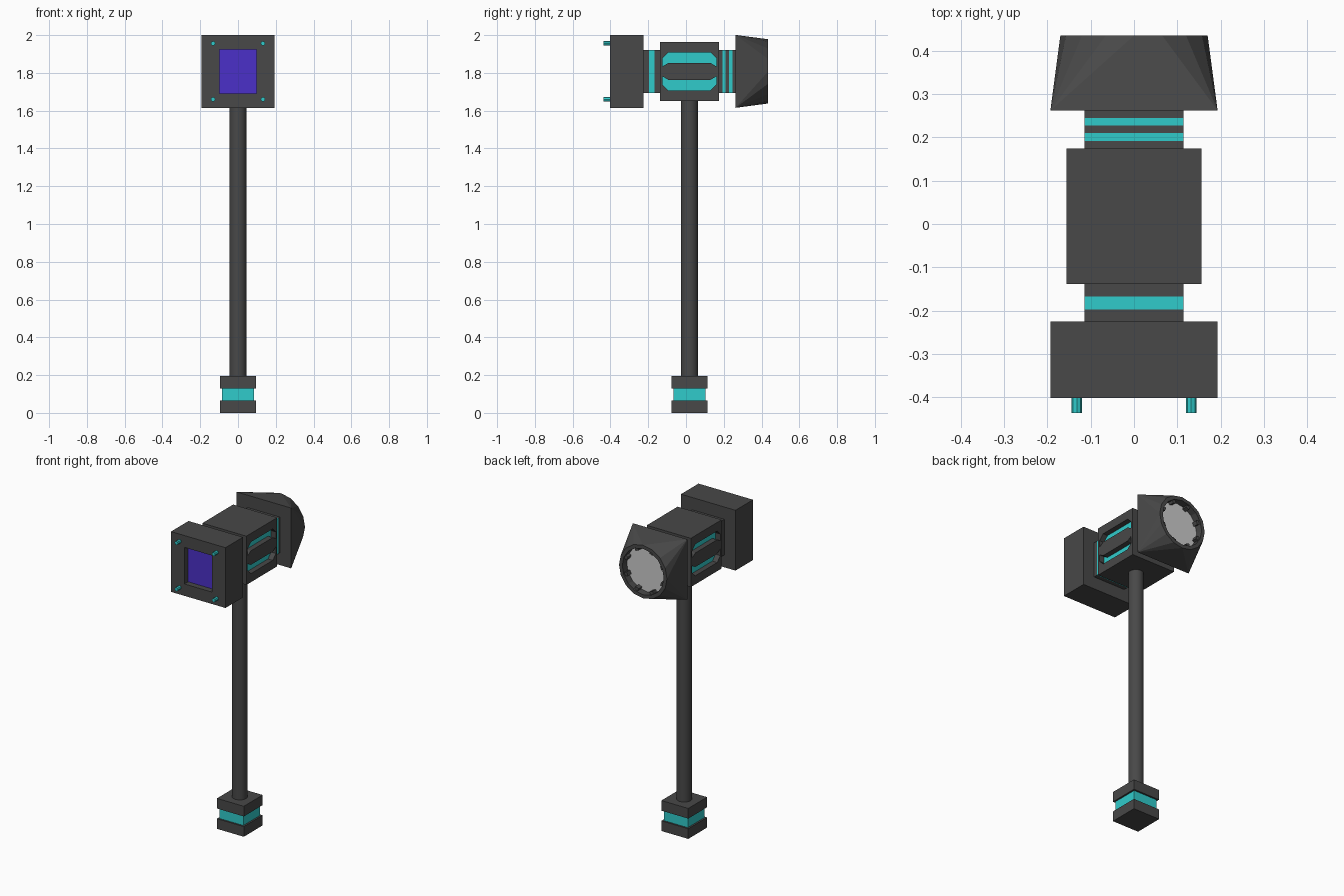
import bpy, bmesh
from math import sin, cos, pi
from mathutils import Matrix, Vector

if "Cube" in bpy.data.objects:
    bpy.data.objects.remove(bpy.data.objects["Cube"])

YC, ZC = 0.018, 1.808          # axis of the shaft, centre height of the head


def material(name, rgb):
    m = bpy.data.materials.new(name)
    m.diffuse_color = (*rgb, 1)
    m.use_nodes = True
    m.node_tree.nodes["Principled BSDF"].inputs["Base Color"].default_value = m.diffuse_color
    return m


DARK = material("dark_metal", (0.065, 0.065, 0.065))
TEAL = material("teal_glow", (0.03, 0.6, 0.6))
PURPLE = material("purple_panel", (0.07, 0.03, 0.58))


def finish(name, bm, mat):
    bmesh.ops.recalc_face_normals(bm, faces=bm.faces)
    me = bpy.data.meshes.new(name)
    bm.to_mesh(me)
    bm.free()
    ob = bpy.data.objects.new(name, me)
    bpy.context.collection.objects.link(ob)
    if mat:
        me.materials.append(mat)
    return ob


def box(name, x, y, z, mat):
    """Box from (min, max) ranges."""
    bm = bmesh.new()
    size = [r[1] - r[0] for r in (x, y, z)]
    mid = [(r[1] + r[0]) / 2 for r in (x, y, z)]
    bmesh.ops.create_cube(bm, size=1, matrix=Matrix.Translation(mid) @ Matrix.Diagonal((*size, 1)))
    return finish(name, bm, mat)


def prism(name, profile, x0, x1, mat):
    """Extrude a (y, z) profile along x."""
    bm = bmesh.new()
    f = bm.faces.new([bm.verts.new((x0, y, z)) for y, z in profile])
    ext = bmesh.ops.extrude_face_region(bm, geom=[f])["geom"]
    bmesh.ops.translate(bm, vec=(x1 - x0, 0, 0), verts=[v for v in ext if isinstance(v, bmesh.types.BMVert)])
    return finish(name, bm, mat)


def cylinder(name, r, depth, centre, axis, sides, mat):
    bm = bmesh.new()
    rot = Matrix.Rotation(pi / 2, 4, "X") if axis == "Y" else Matrix()
    bmesh.ops.create_cone(bm, cap_ends=True, segments=sides, radius1=r, radius2=r, depth=depth,
                          matrix=Matrix.Translation(centre) @ rot)
    return finish(name, bm, mat)


def cut(ob, cutter):
    cutter.hide_render = True
    mod = ob.modifiers.new("cut", "BOOLEAN")
    mod.operation, mod.solver, mod.object = "DIFFERENCE", "EXACT", cutter
    bpy.context.view_layer.objects.active = ob
    bpy.ops.object.modifier_apply(modifier=mod.name)
    bpy.data.objects.remove(cutter)


def square(name, half, y, mat):
    """Square section of the head between two y positions."""
    return box(name, (-half, half), y, (ZC - half, ZC + half), mat)


# Pommel: two dark slabs around a teal core
for name, half, z, mat in (("pommel_bottom", 0.095, (0, 0.065), DARK),
                           ("pommel_core", 0.084, (0.065, 0.13), TEAL),
                           ("pommel_top", 0.095, (0.13, 0.195), DARK)):
    box(name, (-half, half), (YC - half, YC + half), z, mat)

# Shaft
shaft = cylinder("shaft", 0.045, 1.5, (0, YC, 0.93), "Z", 32, DARK)
bpy.context.view_layer.objects.active = shaft
shaft.select_set(True)
bpy.ops.object.shade_smooth_by_angle()
shaft.select_set(False)

# Central block with octagonal-ended slots and teal inlays on both sides
block = square("centre_block", 0.156, (YC - 0.156, YC + 0.156), DARK)
half_slot = [(0.143, 0.026), (0.143, 0.069), (0.111, 0.101)]
for side in (-1, 1):
    for up in (-1, 1):
        right = half_slot
        left = [(-y, z) for y, z in reversed(half_slot)]
        pts = [(YC + y, ZC + up * z) for y, z in right + left + [(-0.111, 0.045), (0.111, 0.045)]]
        cut(block, prism("slot_cutter", pts, side * 0.12, side * 0.2, None))
        prism("slot_inlay", pts, side * 0.11, side * 0.122, TEAL)

# Necks: stacked dark and teal bands
necks = [-0.225, -0.197, -0.167, -0.138], [0.174, 0.192, 0.21, 0.227, 0.245, 0.262]
for stops in necks:
    for i, span in enumerate(zip(stops, stops[1:])):
        square("neck_band" if i % 2 else "neck", 0.114, span, TEAL if i % 2 else DARK)

# Front striking block with a recessed purple panel
front = square("front_block", 0.193, (-0.402, -0.225), DARK)
cut(front, box("panel_cutter", (-0.098, 0.098), (-0.5, -0.36), (ZC - 0.117, ZC + 0.117), None))
box("front_panel", (-0.098, 0.098), (-0.365, -0.358), (ZC - 0.117, ZC + 0.117), PURPLE)

# Four pins on the striking face
for sx in (-1, 1):
    for sz in (-1, 1):
        cylinder("front_pin", 0.012, 0.05, (sx * 0.132, -0.411, ZC + sz * 0.148), "Y", 8, TEAL)

# Rear nozzle: square base lofted to a round mouth
bm = bmesh.new()
for sx in (-1, 1):
    for sz in (-1, 1):
        bm.verts.new((sx * 0.193, 0.262, ZC + sz * 0.193))
for i in range(16):
    a = i * pi / 8
    bm.verts.new((0.17 * cos(a), 0.435, ZC + 0.17 * sin(a)))
bmesh.ops.convex_hull(bm, input=bm.verts[:])
bmesh.ops.dissolve_limit(bm, angle_limit=0.01, verts=bm.verts[:], edges=bm.edges[:])
nozzle = finish("rear_nozzle", bm, DARK)
cut(nozzle, cylinder("mouth_cutter", 0.147, 0.2, (0, 0.485, ZC), "Y", 16, None))

# Grey disc inside the mouth, with small teeth around its edge
cylinder("mouth_disc", 0.146, 0.01, (0, 0.386, ZC), "Y", 16, None)
for i in range(8):
    tooth = box("mouth_tooth", (0.128, 0.15), (0.385, 0.425), (-0.012, 0.012), DARK)
    tooth.data.transform(Matrix.Translation((0, 0, ZC)) @ Matrix.Rotation((i + 0.5) * pi / 4, 4, "Y"))
